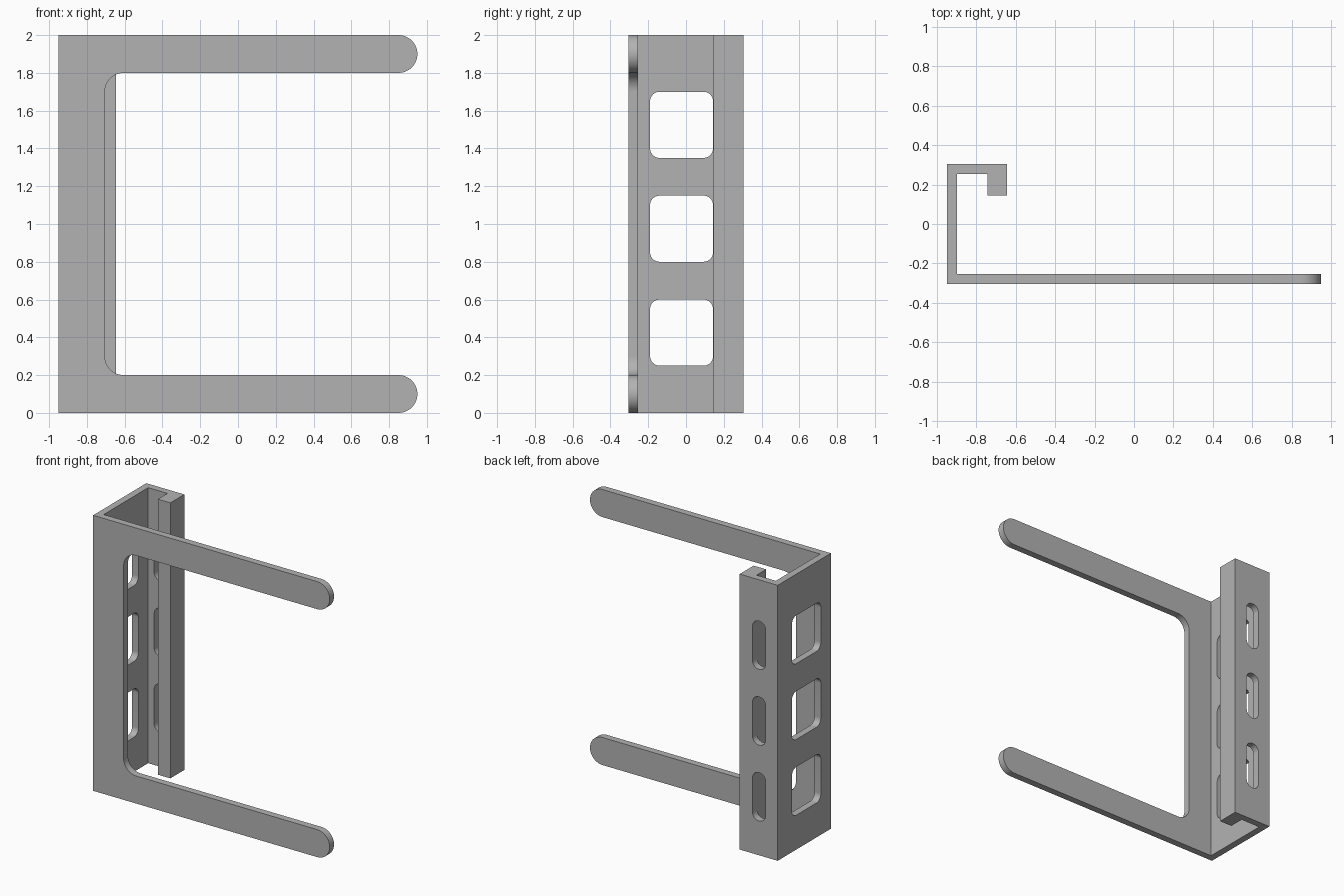
import bpy
import bmesh
from math import cos, sin, pi
from mathutils import Vector

cube = bpy.data.objects.get("Cube")
if cube:
    bpy.data.objects.remove(cube, do_unlink=True)

grey = bpy.data.materials.new("plain grey")
grey.use_nodes = True
grey.diffuse_color = (0.45, 0.45, 0.45, 1)
grey.node_tree.nodes["Principled BSDF"].inputs["Base Color"].default_value = grey.diffuse_color

LEFT, RIGHT, HEIGHT = -0.95, 0.95, 2.0
DEPTH, T = 0.305, 0.05          # half depth, sheet thickness
AXES = {"x": lambda u, v, d: (d, u, v),
        "y": lambda u, v, d: (u, d, v),
        "z": lambda u, v, d: (u, v, d)}


def prism(name, outline, axis, start, end):
    """Extrude a flat outline along an axis into a solid."""
    place = AXES[axis]
    bm = bmesh.new()
    face = bm.faces.new([bm.verts.new(place(u, v, start)) for u, v in outline])
    extruded = bmesh.ops.extrude_face_region(bm, geom=[face])["geom"]
    bmesh.ops.translate(bm, vec=Vector(place(0, 0, end - start)),
                        verts=[g for g in extruded if isinstance(g, bmesh.types.BMVert)])
    bmesh.ops.recalc_face_normals(bm, faces=bm.faces)
    mesh = bpy.data.meshes.new(name)
    bm.to_mesh(mesh)
    bm.free()
    mesh.materials.append(grey)
    obj = bpy.data.objects.new(name, mesh)
    bpy.context.collection.objects.link(obj)
    return obj


def arc(u, v, r, a0, a1, n=12):
    """Points on an arc; angles in quarter turns."""
    angles = [(a0 + (a1 - a0) * i / n) * pi / 2 for i in range(n + 1)]
    return [(u + r * cos(a), v + r * sin(a)) for a in angles]


def rounded_rect(u0, u1, v0, v1, r):
    return (arc(u1 - r, v1 - r, r, 0, 1) + arc(u0 + r, v1 - r, r, 1, 2)
            + arc(u0 + r, v0 + r, r, 2, 3) + arc(u1 - r, v0 + r, r, 3, 4))


def combine(target, tool, operation):
    mod = target.modifiers.new("combine", "BOOLEAN")
    mod.object, mod.operation, mod.solver = tool, operation, "EXACT"
    bpy.context.view_layer.objects.active = target
    bpy.ops.object.modifier_apply(modifier=mod.name)
    bpy.data.objects.remove(tool, do_unlink=True)


# Folded channel with a thick inward lip at the back
lip_in, lip_out, lip_front = -0.745, -0.645, 0.145
channel = [(LEFT, -DEPTH), (-0.8, -DEPTH), (-0.8, T - DEPTH), (LEFT + T, T - DEPTH),
           (LEFT + T, DEPTH - T), (lip_in, DEPTH - T), (lip_in, lip_front),
           (lip_out, lip_front), (lip_out, DEPTH), (LEFT, DEPTH)]
bracket = prism("bracket", channel, "z", 0, HEIGHT)

# Front plate: two round-ended arms joined by an upright with filleted corners
arm, inner = 0.2, -0.705
r = arm / 2
plate = ([(LEFT, 0)] + arc(RIGHT - r, r, r, -1, 1, 24)
         + arc(inner + r, arm + r, r, 3, 2)
         + arc(inner + r, HEIGHT - arm - r, r, 2, 1)
         + arc(RIGHT - r, HEIGHT - r, r, -1, 1, 24) + [(LEFT, HEIGHT)])
combine(bracket, prism("front_plate", plate, "y", -DEPTH, T - DEPTH), "UNION")

# Three square windows in the side wall and three slots in the back wall
for bottom in (0.25, 0.8, 1.35):
    top = bottom + 0.35
    window = rounded_rect(-0.19, 0.143, bottom, top, 0.05)
    combine(bracket, prism("window_cutter", window, "x", LEFT - 0.1, LEFT + 0.1), "DIFFERENCE")
    slot = rounded_rect(-0.852, -0.748, bottom, top, 0.05)
    combine(bracket, prism("slot_cutter", slot, "y", DEPTH - 0.1, DEPTH + 0.1), "DIFFERENCE")

# Smooth the rounded ends and keep the folds sharp
bpy.ops.object.select_all(action="DESELECT")
bracket.select_set(True)
bpy.context.view_layer.objects.active = bracket
bpy.ops.object.shade_smooth_by_angle(angle=pi / 6)
